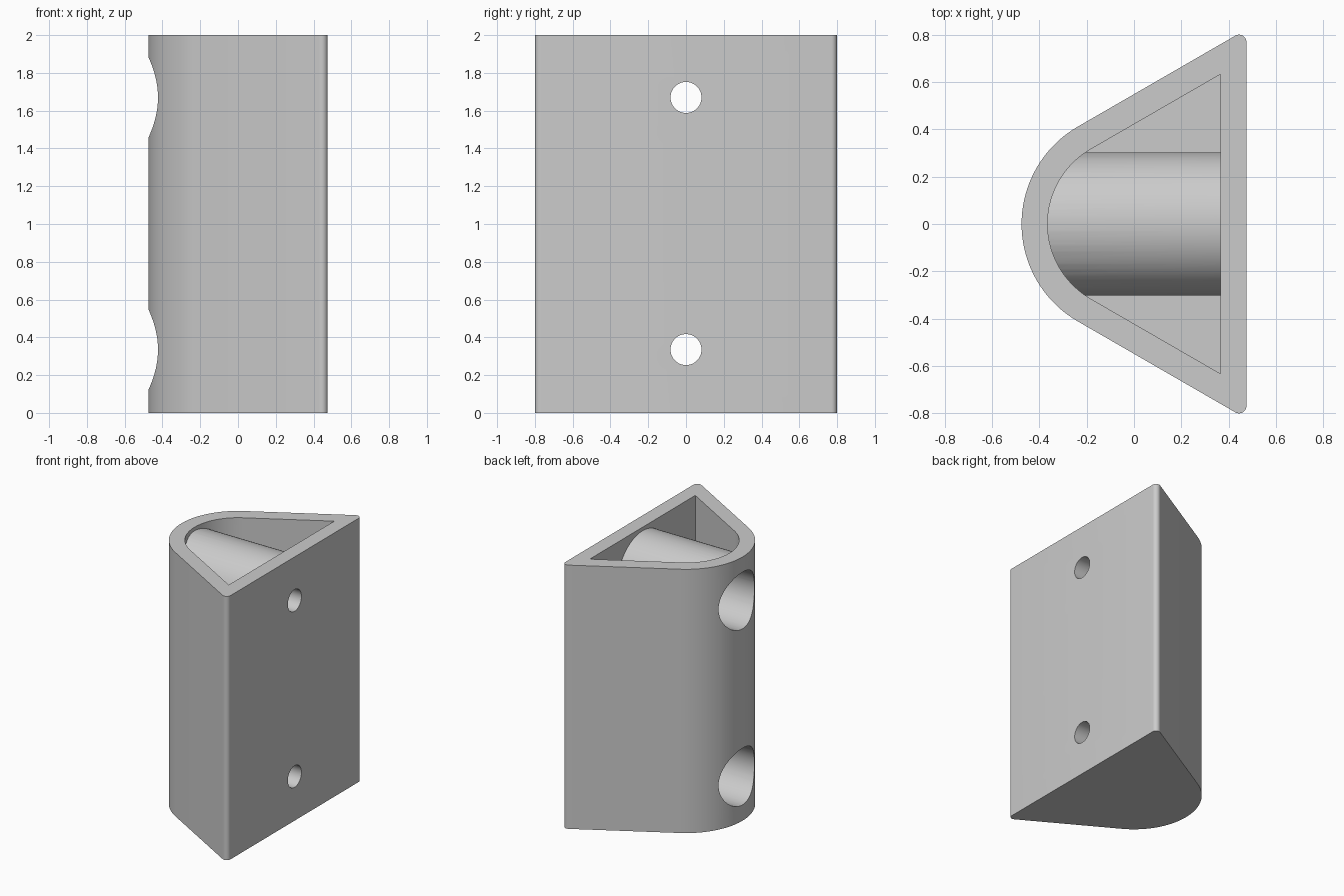
import bpy, bmesh
from math import cos, sin, tan, radians, pi
from mathutils import Matrix

default = bpy.data.objects.get("Cube")
if default:
    bpy.data.objects.remove(default, do_unlink=True)

WALL, HEIGHT, OUTER = 0.11, 2.0, 0.475
INNER = OUTER - WALL
HOLE_HEIGHTS = (0.335, 1.67)


def arc(cx, cy, r, start, end, steps):
    angles = [radians(start + (end - start) * i / steps) for i in range(steps + 1)]
    return [(cx + r * cos(a), cy + r * sin(a)) for a in angles]


def wedge_profile(r, fillet):
    """Round nose with tangent 30 degree flanks, ending on a flat plate at x = r."""
    points = arc(0, 0, r, 120, 240, 64)
    corner_y = r * sin(radians(60)) + r * 1.5 * tan(radians(30))
    if fillet:
        cx, cy = r - fillet, corner_y - fillet * tan(radians(60))
        points += arc(cx, -cy, fillet, 240, 360, 10)
        points += arc(cx, cy, fillet, 0, 120, 10)
    else:
        points += [(r, -corner_y), (r, corner_y)]
    return points


def make_object(name, bm):
    bmesh.ops.recalc_face_normals(bm, faces=bm.faces)
    mesh = bpy.data.meshes.new(name)
    bm.to_mesh(mesh)
    bm.free()
    obj = bpy.data.objects.new(name, mesh)
    bpy.context.collection.objects.link(obj)
    return obj


def prism(name, points, z0, z1):
    bm = bmesh.new()
    base = bm.faces.new([bm.verts.new((x, y, z0)) for x, y in points])
    extruded = bmesh.ops.extrude_face_region(bm, geom=[base], use_keep_orig=True)
    top = [v for v in extruded["geom"] if isinstance(v, bmesh.types.BMVert)]
    bmesh.ops.translate(bm, verts=top, vec=(0, 0, z1 - z0))
    return make_object(name, bm)


def cylinder_x(name, r, x0, x1, z):
    bm = bmesh.new()
    place = Matrix.Translation(((x0 + x1) / 2, 0, z)) @ Matrix.Rotation(pi / 2, 4, "Y")
    bmesh.ops.create_cone(bm, cap_ends=True, segments=64, radius1=r, radius2=r,
                          depth=x1 - x0, matrix=place)
    return make_object(name, bm)


def subtract(target, cutter):
    cutter.hide_render = True
    mod = target.modifiers.new("cut", "BOOLEAN")
    mod.operation, mod.solver, mod.object = "DIFFERENCE", "EXACT", cutter
    bpy.context.view_layer.objects.active = target
    bpy.ops.object.modifier_apply(modifier=mod.name)
    bpy.data.objects.remove(cutter, do_unlink=True)


# Outer shell, and the cavity that keeps the two cross tubes solid
housing = prism("wedge_housing", wedge_profile(OUTER, 0.031), 0, HEIGHT)
cavity = prism("cavity_cutter", wedge_profile(INNER, 0), WALL, HEIGHT + 0.2)
for z in HOLE_HEIGHTS:
    subtract(cavity, cylinder_x("tube_cutter", 0.303, -0.6, 0.45, z))
subtract(housing, cavity)

# Wide bores from the round nose, narrow screw holes through the flat plate
for z in HOLE_HEIGHTS:
    subtract(housing, cylinder_x("bore_cutter", 0.215, -0.7, INNER, z))
    subtract(housing, cylinder_x("screw_hole_cutter", 0.082, 0.2, 0.7, z))

# Single plain grey
grey = bpy.data.materials.new("light_grey")
grey.use_nodes = True
colour = (0.6, 0.6, 0.6, 1)
grey.diffuse_color = colour
grey.node_tree.nodes["Principled BSDF"].inputs["Base Color"].default_value = colour
housing.data.materials.clear()
housing.data.materials.append(grey)

bpy.ops.object.select_all(action="DESELECT")
housing.select_set(True)
bpy.context.view_layer.objects.active = housing
bpy.ops.object.shade_smooth_by_angle(angle=radians(30))
